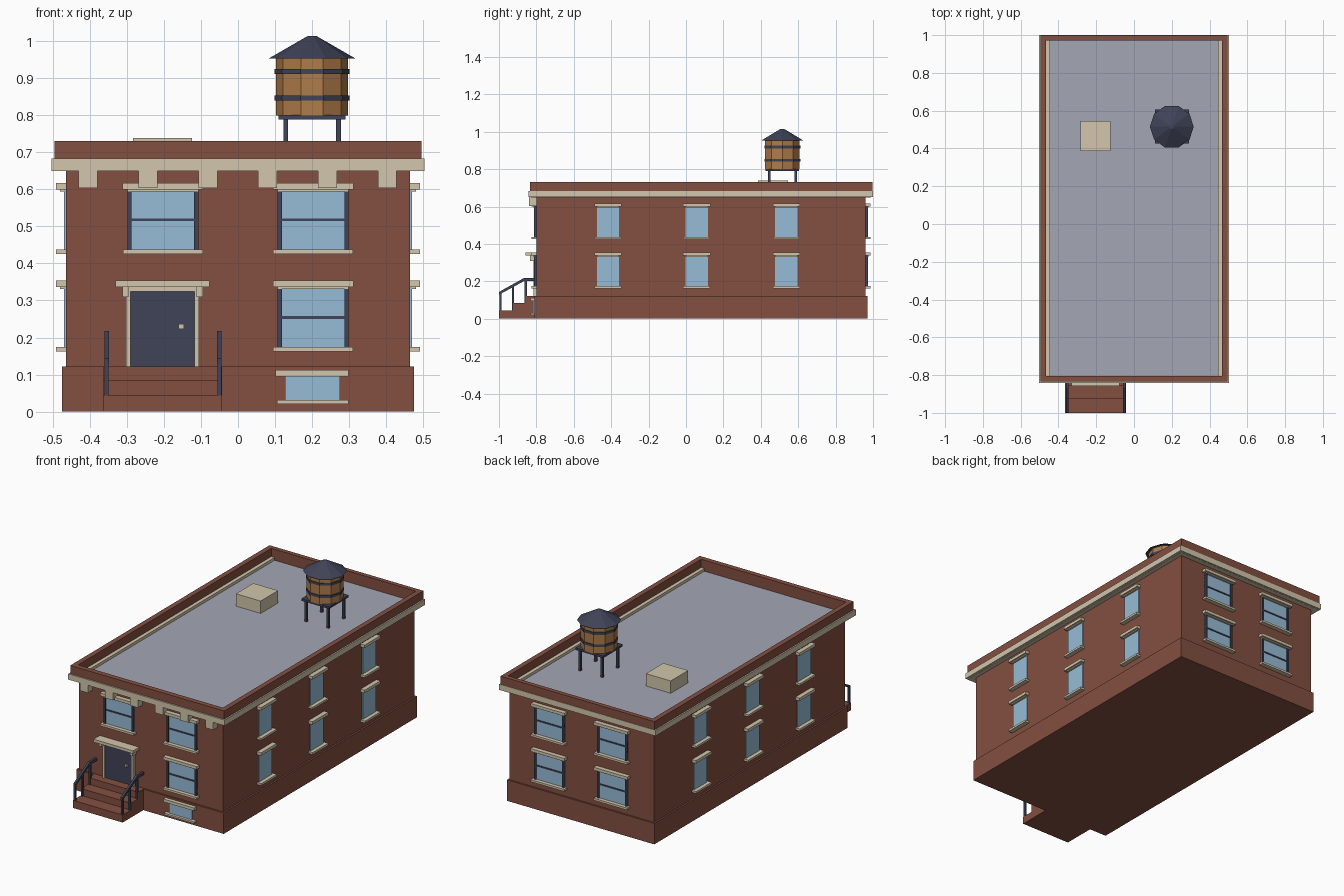
import bpy, bmesh, math
from mathutils import Matrix

if "Cube" in bpy.data.objects:
    bpy.data.objects.remove(bpy.data.objects["Cube"])


def material(name, rgb):
    m = bpy.data.materials.new(name)
    lin = [((c / 255 + 0.055) / 1.055) ** 2.4 for c in rgb]
    m.diffuse_color = (*lin, 1)
    m.use_nodes = True
    m.node_tree.nodes["Principled BSDF"].inputs["Base Color"].default_value = m.diffuse_color
    return m


BRICK = material("brick", (131, 79, 65))
STONE = material("stone", (210, 198, 172))
IRON = material("dark_iron", (63, 67, 87))
GLASS = material("glass", (150, 188, 214))
ROOF = material("roof_grey", (164, 166, 180))
WOOD = material("wood", (176, 124, 74))


def finish(name, bm, mat):
    bmesh.ops.recalc_face_normals(bm, faces=bm.faces)
    me = bpy.data.meshes.new(name)
    bm.to_mesh(me)
    bm.free()
    me.materials.append(mat)
    ob = bpy.data.objects.new(name, me)
    bpy.context.collection.objects.link(ob)
    return ob


def boxes(name, mat, items, frame=Matrix()):
    """One object from boxes given as (x0, x1, y0, y1, z0, z1)."""
    bm = bmesh.new()
    for x0, x1, y0, y1, z0, z1 in items:
        m = Matrix.Translation(((x0 + x1) / 2, (y0 + y1) / 2, (z0 + z1) / 2))
        s = Matrix.Diagonal((x1 - x0, y1 - y0, z1 - z0, 1))
        bmesh.ops.create_cube(bm, size=1, matrix=frame @ m @ s)
    return finish(name, bm, mat)


def drum(name, mat, r0, r1, z0, z1, centre):
    """Ten-sided drum or cone with corners on the x axis."""
    bm = bmesh.new()
    bmesh.ops.create_cone(bm, cap_ends=True, segments=10, radius1=r0, radius2=r1, depth=z1 - z0)
    vx = max(bm.verts, key=lambda v: v.co.xy.length)
    a = math.atan2(vx.co.y, vx.co.x)
    bm.transform(Matrix.Translation((*centre, (z0 + z1) / 2)) @ Matrix.Rotation(-a, 4, 'Z'))
    return finish(name, bm, mat)


# Wall frames: local x runs along the wall, local -y points outward
FX, YF, YB = 0.465, -0.80, 0.96
FRONT = Matrix.Translation((0, YF, 0))
BACK = Matrix.Translation((0, YB, 0)) @ Matrix.Rotation(math.pi, 4, 'Z')
RIGHT = Matrix.Translation((FX, 0, 0)) @ Matrix.Rotation(math.pi / 2, 4, 'Z')
LEFT = Matrix.Translation((-FX, 0, 0)) @ Matrix.Rotation(-math.pi / 2, 4, 'Z')


def window(name, frame, u, half, z0, z1, sash=True):
    boxes(name + "_glass", GLASS, [(u - half, u + half, -0.005, 0.004, z0, z1)], frame)
    w = half + 0.012
    boxes(name + "_trim", STONE, [
        (u - w, u + w, -0.027, 0.01, z0 - 0.01, z0 + 0.002),
        (u - w - 0.001, u + w + 0.001, -0.026, 0.01, z1, z1 + 0.017),
        (u - half, u + half, -0.016, 0.01, z1 - 0.006, z1)], frame)
    if sash:
        zm = (z0 + z1) / 2
        boxes(name + "_sash", IRON, [
            (u - half, u - half + 0.012, -0.012, 0.01, z0, z1),
            (u + half - 0.012, u + half, -0.012, 0.01, z0, z1),
            (u - half, u + half, -0.009, 0.01, zm - 0.004, zm + 0.004)], frame)


# Building mass
boxes("base_course", BRICK, [(-0.475, 0.475, -0.81, 0.97, 0, 0.122)])
boxes("walls", BRICK, [(-FX, FX, YF, YB, 0.12, 0.66)])
boxes("roof_deck", ROOF, [(-0.47, 0.47, -0.81, 0.98, 0.655, 0.667)])
boxes("cornice", STONE, [
    (-0.504, -0.445, -0.838, 1.0, 0.65, 0.683), (0.445, 0.504, -0.838, 1.0, 0.65, 0.683),
    (-0.504, 0.504, -0.843, -0.81, 0.65, 0.683), (-0.504, 0.504, 0.975, 1.0, 0.65, 0.683)])
boxes("parapet", BRICK, [
    (-0.496, -0.466, -0.835, 0.998, 0.68, 0.731), (0.466, 0.496, -0.835, 0.998, 0.68, 0.731),
    (-0.496, 0.496, -0.835, -0.805, 0.66, 0.731), (-0.496, 0.496, 0.972, 0.998, 0.66, 0.731)])
boxes("soffit", STONE, [(-0.49, 0.49, -0.83, 0.99, 0.649, 0.654)])
boxes("cornice_brackets", STONE, [
    (-0.43 + i * 0.1615, -0.379 + i * 0.1615, -0.84, -0.795, 0.604, 0.652) for i in range(6)])

# Windows on every wall
for floor, z0, z1 in (("lower", 0.172, 0.337), ("upper", 0.436, 0.6)):
    for side, frame in (("front", FRONT), ("back", BACK)):
        for u in (-0.203, 0.203):
            if (side, floor) == ("front", "lower") and u < 0:
                continue
            window(f"{side}_{floor}_window", frame, u, 0.096, z0, z1)
    for y in (-0.417, 0.057, 0.537):
        window(f"right_{floor}_window", RIGHT, y, 0.06, z0, z1, False)
        window(f"left_{floor}_window", LEFT, -y, 0.06, z0, z1, False)

# Basement window
boxes("basement_glass", GLASS, [(0.127, 0.275, -0.817, -0.80, 0.028, 0.097)])
boxes("basement_trim", STONE, [(0.101, 0.299, -0.832, -0.80, 0.095, 0.112),
                               (0.105, 0.299, -0.832, -0.80, 0.021, 0.031)])

# Door
boxes("door", IRON, [(-0.292, -0.115, -0.006, 0.01, 0.122, 0.326)], FRONT)
boxes("door_surround", STONE, [
    (-0.302, -0.29, -0.016, 0.01, 0.122, 0.337), (-0.117, -0.105, -0.016, 0.01, 0.122, 0.337),
    (-0.302, -0.105, -0.016, 0.01, 0.324, 0.338),
    (-0.312, -0.295, -0.035, 0.01, 0.31, 0.338), (-0.112, -0.095, -0.035, 0.01, 0.31, 0.338),
    (-0.331, -0.077, -0.057, 0.01, 0.337, 0.354)], FRONT)
boxes("door_knob", STONE, [(-0.16, -0.146, -0.016, 0, 0.223, 0.237)], FRONT)

# Stoop
for i, (y, z) in enumerate(((-1.0, 0.044), (-0.925, 0.084), (-0.857, 0.122))):
    y1 = (-0.925, -0.857, -0.805)[i]
    boxes("stoop_step", BRICK, [(-0.364, -0.043, y, y1, 0, z)])

# Stair railings: sloped rail profile plus posts
for x0 in (-0.361, -0.057):
    bm = bmesh.new()
    profile = [(-1.0, 0.128), (-1.0, 0.143), (-0.866, 0.218), (-0.80, 0.218), (-0.80, 0.203), (-0.863, 0.203)]
    f = bm.faces.new([bm.verts.new((x0, y, z)) for y, z in profile])
    ext = bmesh.ops.extrude_face_region(bm, geom=[f])["geom"]
    bmesh.ops.translate(bm, vec=(0.013, 0, 0), verts=[v for v in ext if isinstance(v, bmesh.types.BMVert)])
    finish("handrail", bm, IRON)
    boxes("railing_posts", IRON, [
        (x0 + 0.001, x0 + 0.012, y - 0.006, y + 0.006, a, b)
        for y, a, b in ((-0.992, 0.04, 0.138), (-0.925, 0.044, 0.175), (-0.857, 0.084, 0.21))])

# Roof hatch
boxes("roof_hatch", STONE, [(-0.284, -0.124, 0.386, 0.546, 0.66, 0.739)])

# Water tank
TX, TY = 0.2, 0.515
boxes("tank_legs", IRON, [
    (TX + sx * 0.071 - 0.0065, TX + sx * 0.071 + 0.0065, TY + sy * 0.071 - 0.0065, TY + sy * 0.071 + 0.0065, 0.66, 0.795)
    for sx in (-1, 1) for sy in (-1, 1)])
boxes("tank_platform", IRON, [(TX - 0.09, TX + 0.09, TY - 0.09, TY + 0.09, 0.789, 0.801)])
drum("tank_barrel", WOOD, 0.097, 0.097, 0.80, 0.957, (TX, TY))
for z in (0.84, 0.911):
    drum("tank_hoop", IRON, 0.101, 0.101, z, z + 0.014, (TX, TY))
drum("tank_roof", IRON, 0.116, 0.012, 0.954, 1.014, (TX, TY))
